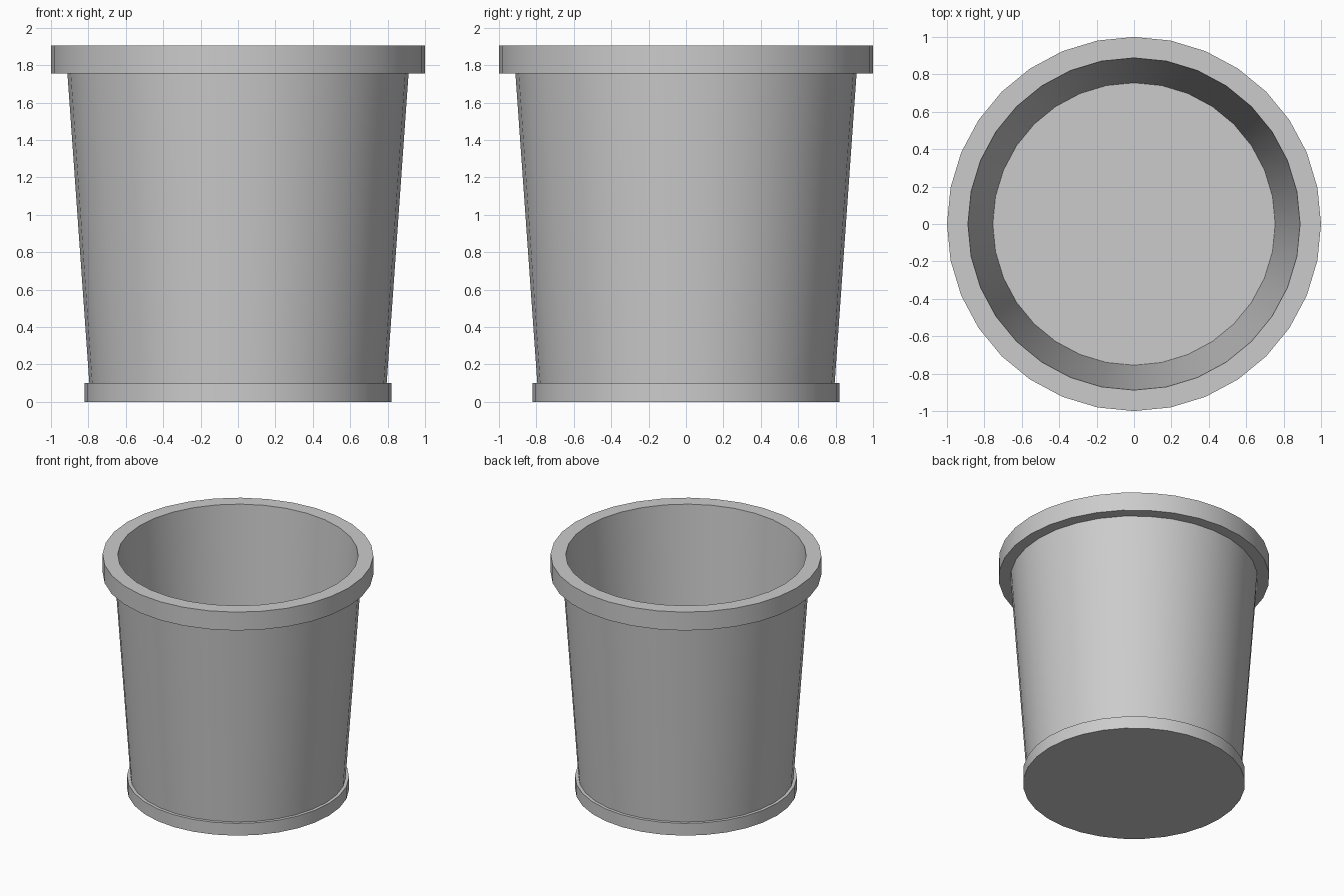
import bpy
import bmesh
from math import cos, sin, pi, radians

SIDES = 32

cube = bpy.data.objects.get("Cube")
if cube:
    bpy.data.objects.remove(cube, do_unlink=True)

# Single plain grey
grey = bpy.data.materials.new("plain_grey")
grey.use_nodes = True
colour = (0.6, 0.6, 0.6, 1)
grey.diffuse_color = colour
grey.node_tree.nodes["Principled BSDF"].inputs["Base Color"].default_value = colour


def lathe(name, profile):
    """Revolve (radius, height) points around z, capping both ends."""
    bm = bmesh.new()
    rings = []
    for r, z in profile:
        angles = [2 * pi * i / SIDES for i in range(SIDES)]
        rings.append([bm.verts.new((r * cos(a), r * sin(a), z)) for a in angles])
    for low, high in zip(rings, rings[1:]):
        for i in range(SIDES):
            j = (i + 1) % SIDES
            bm.faces.new((low[i], low[j], high[j], high[i]))
    bm.faces.new(rings[0][::-1])
    bm.faces.new(rings[-1])
    bmesh.ops.recalc_face_normals(bm, faces=bm.faces)
    mesh = bpy.data.meshes.new(name)
    bm.to_mesh(mesh)
    bm.free()
    mesh.materials.append(grey)
    obj = bpy.data.objects.new(name, mesh)
    bpy.context.collection.objects.link(obj)
    bpy.ops.object.select_all(action="DESELECT")
    obj.select_set(True)
    bpy.context.view_layer.objects.active = obj
    bpy.ops.object.shade_smooth_by_angle(angle=radians(30))
    return obj


# Pot: foot ring, tapered wall, overhanging rim, hollow inside, floor
lathe("pot", [
    (0.82, 0), (0.82, 0.1), (0.795, 0.1),
    (0.912, 1.755), (1, 1.755), (1, 1.905),
    (0.888, 1.905), (0.755, 0.1),
])
